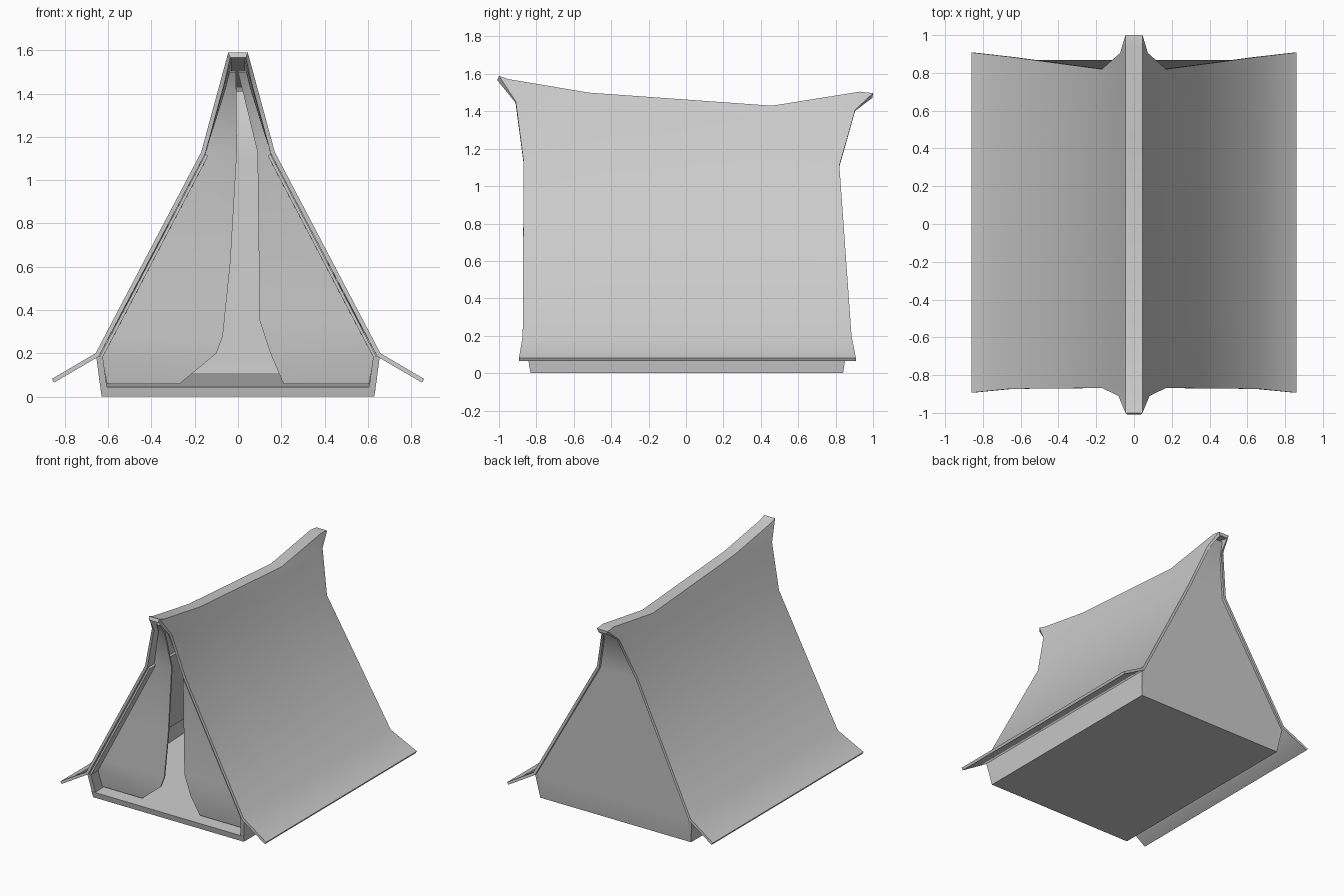
import bpy, math

if "Cube" in bpy.data.objects:
    bpy.data.objects.remove(bpy.data.objects["Cube"])


def lerp(a, b, t):
    return a + (b - a) * t


def finish(ob, thick=0, offset=-1):
    # thicken a sheet, then shade smooth with crisp edges
    bpy.ops.object.select_all(action='DESELECT')
    ob.select_set(True)
    bpy.context.view_layer.objects.active = ob
    if thick:
        m = ob.modifiers.new("thickness", 'SOLIDIFY')
        m.thickness, m.offset, m.use_even_offset = thick, offset, True
        bpy.ops.object.modifier_apply(modifier=m.name)
    bpy.ops.object.shade_smooth_by_angle(angle=math.radians(40))


def mesh(name, verts, faces, thick=0, offset=-1):
    me = bpy.data.meshes.new(name)
    me.from_pydata(verts, [], faces)
    me.update()
    ob = bpy.data.objects.new(name, me)
    bpy.context.collection.objects.link(ob)
    finish(ob, thick, offset)
    return ob


def sheet(name, rows, thick, offset=-1):
    # rows of equal length; normal = along-row x across-rows
    n = len(rows[0])
    verts = [p for r in rows for p in r]
    faces = [(j * n + i, j * n + i + 1, (j + 1) * n + i + 1, (j + 1) * n + i)
             for j in range(len(rows) - 1) for i in range(n - 1)]
    return mesh(name, verts, faces, thick, offset)


# roof: half profile lofted along a sagging ridge, mirrored across x
stations = [(-1, 1.59, 0), (-.95, 1.572, .025), (-.52, 1.50, .24),
            (.46, 1.43, .73), (.93, 1.505, .965), (1, 1.497, 1)]
roof = []
for y, z, t in stations:
    knee = (.17, lerp(-.868, .82, t), lerp(1.13, 1.11, t))
    f = lerp(.3, .23, t)
    half = [(.045, y, z),
            (lerp(.045, .17, f), lerp(-.91, .905, t), lerp(z, knee[2], f)),
            knee,
            (.658, lerp(-.873, .885, t), .2),
            (.86, lerp(-.893, .908, t), .082)]
    roof.append([(-x, a, b) for x, a, b in reversed(half)] + half)
sheet("roof_canopy", roof, .02)

# floor tray, sloping up towards the back
mesh("floor",
     [(-.63, -.83, 0), (.63, -.83, 0), (.63, .84, 0), (-.63, .84, 0),
      (-.636, -.84, .045), (.636, -.84, .045), (.645, .852, .11), (-.645, .852, .11)],
     [(3, 2, 1, 0), (4, 5, 6, 7), (0, 1, 5, 4), (1, 2, 6, 5), (2, 3, 7, 6), (3, 0, 4, 7)])

# low side walls
for s, name in ((1, "side_wall_right"), (-1, "side_wall_left")):
    sheet(name, [[(s * .63, -.83, 0), (s * .63, .84, 0)],
                 [(s * .655, -.865, .185), (s * .655, .868, .185)]], .03, -s)

# inner tent lining under the roof slopes
for s, name in ((1, "lining_right"), (-1, "lining_left")):
    sheet(name, [[(s * .637, -.86, .19), (s * .637, .86, .19)],
                 [(s * .150, -.855, 1.12), (s * .150, .80, 1.10)]], .014, -s)

# back wall
back = [(.63, .84, 0), (.65, .868, .19), (.155, .80, 1.10),
        (.075, .88, 1.37), (.04, .94, 1.47)]
sheet("back_wall", [[(x, y, z), (-x, y, z)] for x, y, z in back], .015)


# front door flaps: (inner x, outer x, y, z)
def flap(name, rows):
    sheet(name, [[(a, y, z), (b, y, z)] for a, b, y, z in rows], .012, 0)


flap("door_flap_left", [(-.27, -.605, -.75, .06), (-.10, -.63, -.775, .2),
                        (-.07, -.59, -.776, .28), (-.035, -.412, -.778, .62),
                        (-.005, -.15, -.78, 1.13), (-.008, -.06, -.86, 1.42),
                        (-.01, -.04, -.91, 1.5)])
flap("door_flap_right", [(.21, .605, -.75, .06), (.15, .63, -.775, .2),
                         (.10, .555, -.777, .35), (.09, .15, -.78, 1.13),
                         (.02, .06, -.86, 1.42), (0, .04, -.91, 1.5)])
